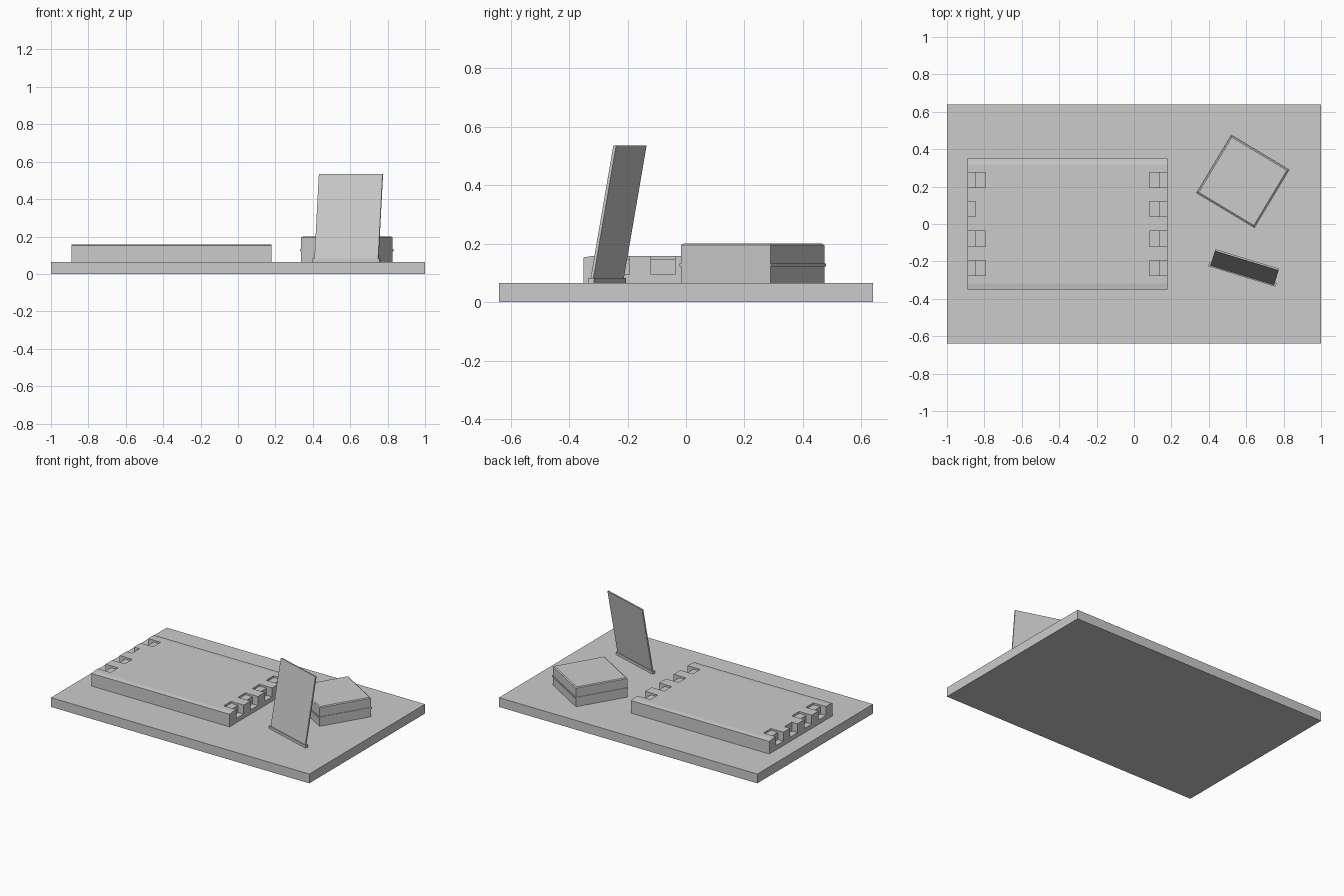
import bpy, math
from mathutils import Matrix

if "Cube" in bpy.data.objects:
    bpy.data.objects.remove(bpy.data.objects["Cube"])


def mesh_object(name, verts, faces):
    me = bpy.data.meshes.new(name)
    me.from_pydata(verts, [], faces)
    ob = bpy.data.objects.new(name, me)
    bpy.context.collection.objects.link(ob)
    return ob


def prism(outline, axis, a, b, verts, faces):
    """Extrude a closed 2D outline along 'x' (outline is y,z) or 'y' (outline is x,z)."""
    n, s = len(outline), len(verts)
    for t in (a, b):
        verts += [(t, p, q) if axis == 'x' else (p, t, q) for p, q in outline]
    faces.append([s + i for i in range(n)][::-1])
    faces.append([s + n + i for i in range(n)])
    faces += [[s + i, s + (i + 1) % n, s + n + (i + 1) % n, s + n + i] for i in range(n)]


def fix_normals(ob):
    import bmesh
    bm = bmesh.new()
    bm.from_mesh(ob.data)
    bmesh.ops.recalc_face_normals(bm, faces=bm.faces)
    bm.to_mesh(ob.data)
    bm.free()


def frustum(name, size, z0, z1, inset=0.0, at=(0, 0), turn=0, lean=0.0):
    """Box with optional top inset; lean shifts the top along local y."""
    w, d = size[0] / 2, size[1] / 2
    v = []
    for z, i, sh in ((z0, 0, 0), (z1, inset, lean)):
        v += [(x * (w - i), y * (d - i) + sh, z) for x, y in ((-1, -1), (1, -1), (1, 1), (-1, 1))]
    f = [(3, 2, 1, 0), (4, 5, 6, 7)] + [(i, (i + 1) % 4, 4 + (i + 1) % 4, 4 + i) for i in range(4)]
    ob = mesh_object(name, v, f)
    ob.data.transform(Matrix.Translation((at[0], at[1], 0)) @ Matrix.Rotation(math.radians(turn), 4, 'Z'))
    return ob


# Base slab
frustum("base_slab", (2.0, 1.28), 0, 0.065)

# Wide block with sloped long edges
X0, X1, FLOOR, SHELF, TOP = -0.89, 0.18, 0.095, 0.145, 0.158
v, f = [], []
prism([(-0.35, 0.065), (0.35, 0.065), (0.35, 0.153), (0.318, TOP), (-0.318, TOP), (-0.35, 0.153)],
      'x', X0, X1, v, f)
block = mesh_object("notched_block", v, f)
fix_normals(block)

# Stepped notches along both short ends
v, f = [], []
for k, y in enumerate((0.235, 0.08, -0.078, -0.235)):
    for end, sign in ((X0, 1), (X1, -1)):
        short = k == 1 and sign == 1
        px = lambda d: end + sign * d
        if short:
            outline = [(px(-0.05), FLOOR), (px(0.043), FLOOR), (px(0.043), 0.2), (px(-0.05), 0.2)]
        else:
            outline = [(px(-0.05), FLOOR), (px(0.043), FLOOR), (px(0.043), SHELF),
                       (px(0.097), SHELF), (px(0.097), 0.2), (px(-0.05), 0.2)]
        prism(outline, 'y', y - 0.041, y + 0.041, v, f)
cutter = mesh_object("notch_cutter", v, f)
fix_normals(cutter)
cutter.hide_render = True
mod = block.modifiers.new("notches", 'BOOLEAN')
mod.operation, mod.solver, mod.object = 'DIFFERENCE', 'EXACT', cutter
bpy.context.view_layer.objects.active = block
bpy.ops.object.modifier_apply(modifier=mod.name)
bpy.data.objects.remove(cutter)

# Turned square box: body, seam band, bevelled lid
spot = dict(at=(0.582, 0.228), turn=-31)
frustum("box_body", (0.357, 0.357), 0.065, 0.195, **spot)
frustum("box_seam", (0.365, 0.365), 0.121, 0.132, **spot)
frustum("box_lid", (0.357, 0.357), 0.195, 0.2, inset=0.007, **spot)

# Leaning panel and its foot
spot = dict(at=(0.58, -0.27), turn=-17)
frustum("panel_foot", (0.376, 0.022), 0.065, 0.083, **spot)
frustum("leaning_panel", (0.356, 0.01), 0.078, 0.535, lean=0.082, **spot)
